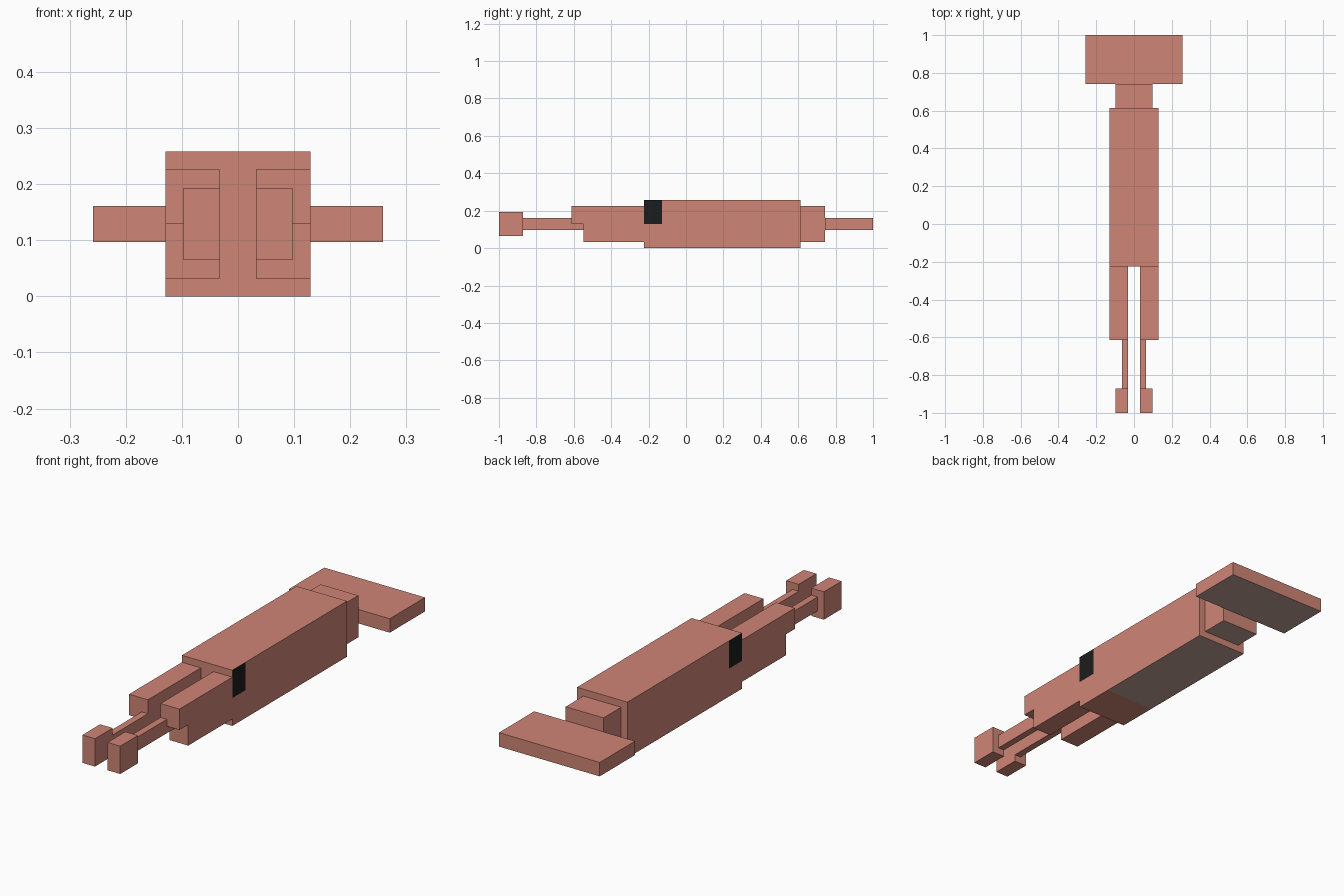
import bpy
import bmesh

cube = bpy.data.objects.get("Cube")
if cube:
    bpy.data.objects.remove(cube, do_unlink=True)

U = 2 / 31  # model grid unit


def material(name, rgb):
    mat = bpy.data.materials.new(name)
    mat.use_nodes = True
    colour = (*rgb, 1)
    mat.diffuse_color = colour
    mat.node_tree.nodes["Principled BSDF"].inputs["Base Color"].default_value = colour
    return mat


skin = material("dusty_red", (0.63, 0.235, 0.18))
belly = material("pale_belly", (0.55, 0.37, 0.32))
dark = material("eye_black", (0.012, 0.012, 0.012))


def box(name, x, y, z, pale_below=False):
    """Box from (min, max) ranges in grid units; y counts back from the snout tip."""
    bm = bmesh.new()
    bmesh.ops.create_cube(bm, size=1)
    for v in bm.verts:
        v.co.x = x[v.co.x > 0] * U
        v.co.y = y[v.co.y > 0] * U - 1
        v.co.z = z[v.co.z > 0] * U
    bm.normal_update()
    mesh = bpy.data.meshes.new(name)
    mesh.materials.append(skin)
    if pale_below:
        mesh.materials.append(belly)
        for f in bm.faces:
            f.material_index = int(f.normal.z < -0.9)
    bm.to_mesh(mesh)
    bm.free()
    obj = bpy.data.objects.new(name, mesh)
    bpy.context.collection.objects.link(obj)
    return obj


# Head, with the eyes cut into its side faces
head = box("head", (-2, 2), (12, 15), (0, 4))
head.data.materials.append(dark)
eye_back, eye_bottom = 13.5 * U - 1, 2 * U
bm = bmesh.new()
bm.from_mesh(head.data)
for point, normal in (((0, eye_back, 0), (0, 1, 0)), ((0, 0, eye_bottom), (0, 0, 1))):
    bmesh.ops.bisect_plane(bm, geom=bm.verts[:] + bm.edges[:] + bm.faces[:],
                           plane_co=point, plane_no=normal)
bm.normal_update()
for f in bm.faces:
    c = f.calc_center_median()
    if abs(f.normal.x) > 0.9 and c.y < eye_back and c.z > eye_bottom:
        f.material_index = 1
bm.to_mesh(head.data)
bm.free()

# Body and tail, pale underneath
box("body", (-2, 2), (15, 25), (0, 4), pale_below=True)
box("tail_base", (-1.5, 1.5), (25, 27), (0.5, 3.5), pale_below=True)
box("tail_fin", (-4, 4), (27, 31), (1.5, 2.5), pale_below=True)

# Paired snout parts, left and right
PAIRED = (
    ("upper_jaw", (0.5, 2), (6, 12), (2, 3.5)),
    ("lower_jaw", (0.5, 2), (7, 12), (0.5, 2)),
    ("snout_rod", (0.5, 1), (2, 7), (1.5, 2.5)),
    ("snout_tip", (0.5, 1.5), (0, 2), (1, 3)),
)
for name, (inner, outer), y, z in PAIRED:
    box("left_" + name, (inner, outer), y, z)
    box("right_" + name, (-outer, -inner), y, z)
